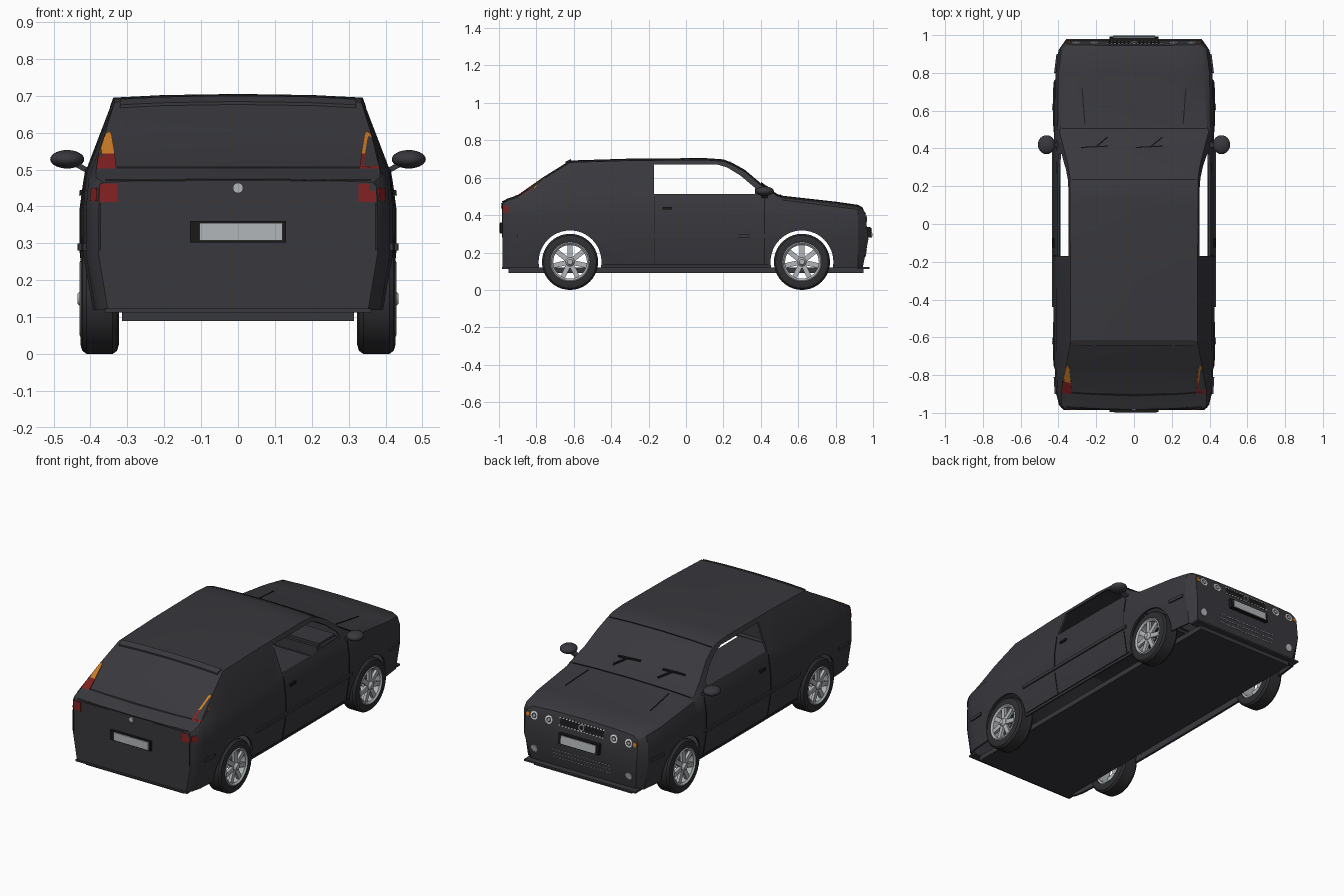
import bpy, bmesh
from math import sin, cos, pi
from mathutils import Vector, Matrix
from mathutils.bvhtree import BVHTree

if "Cube" in bpy.data.objects:
    bpy.data.objects.remove(bpy.data.objects["Cube"])


def material(name, r, g, b):
    m = bpy.data.materials.new(name)
    m.use_nodes = True
    m.diffuse_color = (r, g, b, 1)
    m.node_tree.nodes["Principled BSDF"].inputs["Base Color"].default_value = (r, g, b, 1)
    return m


PAINT = material("charcoal_paint", .04, .04, .047)
TYRE = material("tyre_rubber", .028, .028, .031)
BLACK = material("black_trim", .01, .01, .011)
SILVER = material("silver_metal", .45, .47, .48)
WHITE = material("white_lens", .8, .8, .8)
RED = material("red_lens", .22, .015, .015)
ORANGE = material("orange_lens", .6, .2, .02)


def finish(bm, name, mat, smooth=True):
    bmesh.ops.recalc_face_normals(bm, faces=bm.faces[:])
    mesh = bpy.data.meshes.new(name)
    bm.to_mesh(mesh)
    bm.free()
    mesh.materials.append(mat)
    ob = bpy.data.objects.new(name, mesh)
    bpy.context.collection.objects.link(ob)
    activate(ob)
    if smooth:
        bpy.ops.object.shade_smooth_by_angle(angle=.5)
    return ob


def activate(ob):
    bpy.ops.object.select_all(action="DESELECT")
    ob.select_set(True)
    bpy.context.view_layer.objects.active = ob


def box(name, lo, hi, mat, bevel=0):
    bm = bmesh.new()
    lo, hi = Vector(lo), Vector(hi)
    bmesh.ops.create_cube(bm, size=1, matrix=Matrix.Translation((lo + hi) / 2) @ Matrix.Diagonal((*(hi - lo), 1)))
    if bevel:
        bmesh.ops.bevel(bm, geom=bm.edges[:], offset=bevel, segments=2, affect="EDGES")
    return finish(bm, name, mat)


def prism(name, outline, half):
    """Extrude a (y, z) outline across the car."""
    bm = bmesh.new()
    rows = [[bm.verts.new((x, y, z)) for y, z in outline] for x in (-half, half)]
    n = len(outline)
    for row in rows:
        bm.faces.new(row)
    for i in range(n):
        j = (i + 1) % n
        bm.faces.new((rows[0][i], rows[0][j], rows[1][j], rows[1][i]))
    return finish(bm, name, PAINT, False)


# Body shell: cross-sections along the car (y, top z, top half width, shoulder z, shoulder and waist half widths)
STATIONS = [
    (-.98, .465, .365, .455, .375, .378), (-.955, .478, .385, .46, .393, .398),
    (-.9, .497, .385, .475, .405, .412), (-.76, .595, .362, .485, .411, .42),
    (-.62, .682, .335, .49, .412, .424), (-.3, .692, .337, .495, .413, .427),
    (.1, .695, .338, .495, .413, .427), (.2, .688, .338, .495, .413, .427),
    (.25, .668, .34, .495, .413, .427), (.315, .632, .35, .494, .412, .426),
    (.4, .56, .372, .492, .41, .425), (.49, .502, .395, .488, .408, .424),
    (.52, .493, .385, .48, .404, .424), (.8, .462, .37, .445, .4, .415),
    (.92, .445, .355, .43, .385, .4), (.955, .43, .33, .415, .35, .362)]

bm = bmesh.new()
rings = []
for y, zt, wt, zs, ws, wm in STATIONS:
    right = [(wt * .6, zt + .007), (wt, zt), (ws, zs), (wm, .39), (wm, .27), (wm - .025, .12)]
    section = [(-x, z) for x, z in reversed(right)] + [(0, zt + .01)] + right
    nose = y > .94
    rings.append([bm.verts.new((x, y + (.02 - .03 * ((z - .28) / .16) ** 2 if nose else 0), z))
                  for x, z in section])
n = len(rings[0])
for a, b in zip(rings, rings[1:]):
    for i in range(n - 1):
        bm.faces.new((a[i], a[i + 1], b[i + 1], b[i]))
for r in (rings[0], rings[-1]):
    for i in range(n // 2):
        bm.faces.new(list(dict.fromkeys((r[i], r[i + 1], r[n - 2 - i], r[n - 1 - i]))))
bmesh.ops.recalc_face_normals(bm, faces=bm.faces[:])
if max(bm.faces, key=lambda f: f.calc_center_median().z).normal.z < 0:
    bmesh.ops.reverse_faces(bm, faces=bm.faces[:])
SKIN = BVHTree.FromBMesh(bm)
body = finish(bm, "body_shell", PAINT, False)
body.modifiers.new("thickness", "SOLIDIFY").thickness = .012

# Wheel arches and open door windows
WHEEL_Y, WHEEL_Z = .62, .15
arches = [prism("arch_cutter", [(s * WHEEL_Y + .168 * cos(2 * pi * k / 48), WHEEL_Z + .168 * sin(2 * pi * k / 48))
                                for k in range(48)], .6) for s in (-1, 1)]
window = prism("window_cutter", [(-.17, .513), (-.17, .67), (.17, .67), (.22, .655), (.29, .612),
                                 (.37, .545), (.37, .513)], .6)
for cutter in arches + [window]:
    m = body.modifiers.new("cut", "BOOLEAN")
    m.object, m.operation, m.solver = cutter, "DIFFERENCE", "EXACT"
activate(body)
for m in list(body.modifiers):
    bpy.ops.object.modifier_apply(modifier=m.name)
for cutter in arches + [window]:
    bpy.data.objects.remove(cutter)
activate(body)
bpy.ops.object.shade_smooth_by_angle(angle=.45)


def decal(name, polys, axis, sign, mat, lift=.004):
    """Thin plates laid on the body skin, projected along an axis."""
    bm = bmesh.new()
    out = Vector([sign if k == axis else 0 for k in range(3)])
    for poly in polys:
        front, back = [], []
        for a, b in poly:
            p = Vector((a, b))
            start = Vector((0, p[0], p[1])) if axis == 0 else Vector((p[0], 0, p[1])) if axis == 1 else Vector((p[0], p[1], 0))
            hit = SKIN.ray_cast(start + out * 2, -out)
            if hit[0] is None:
                break
            front.append(bm.verts.new(hit[0] + out * lift))
            back.append(bm.verts.new(hit[0] - out * .002))
        else:
            bm.faces.new(front)
            bm.faces.new(back[::-1])
            for i in range(len(front)):
                j = (i + 1) % len(front)
                bm.faces.new((front[j], front[i], back[i], back[j]))
    return finish(bm, name, mat, False)


def rect(x0, x1, z0, z1):
    return [(x0, z0), (x1, z0), (x1, z1), (x0, z1)]


def disc(x, z, r, sides=20):
    return [(x + r * cos(2 * pi * k / sides), z + r * sin(2 * pi * k / sides)) for k in range(sides)]


def hoop(x, z, r0, r1):
    a, b = disc(x, z, r0), disc(x, z, r1)
    return [[a[k - 1], a[k], b[k], b[k - 1]] for k in range(len(a))]


def strip(name, a, b, width, axis, sign, mat, lift=.003, pieces=10):
    a, b = Vector(a), Vector(b)
    side = Vector((a.y - b.y, b.x - a.x)).normalized() * width / 2
    pts = [a.lerp(b, k / pieces) for k in range(pieces + 1)]
    return decal(name, [[p - side, q - side, q + side, p + side] for p, q in zip(pts, pts[1:])], axis, sign, mat, lift)


# Underbody, bumper lips, dashboard
box("floor_pan", (-.315, -.95, .09), (.315, .95, .12), PAINT)
box("front_lip", (-.36, .92, .113), (.36, .98, .123), PAINT)
box("rear_lip", (-.36, -.985, .113), (.36, -.94, .123), PAINT)
box("dashboard", (-.33, .28, .4), (.33, .46, .49), PAINT, .015)


def lathe(bm, profile, centre, sign, segs=40):
    rows = [[bm.verts.new((centre[0] + sign * x, centre[1] + r * cos(2 * pi * k / segs), centre[2] + r * sin(2 * pi * k / segs)))
             for k in range(segs)] for x, r in profile]
    for i, a in enumerate(rows):
        b = rows[i - 1]
        for k in range(segs):
            bm.faces.new((a[k - 1], a[k], b[k], b[k - 1]))


TYRE_PROFILE = [(-.05, .104), (-.052, .125), (-.047, .141), (-.035, .15), (.035, .15),
                (.047, .141), (.052, .125), (.05, .104)]
RIM_PROFILE = [(-.04, .092), (-.04, .105), (.05, .106), (.054, .1), (.045, .09)]
HUB_PROFILE = [(.01, .001), (.01, .026), (.048, .024), (.06, .014), (.06, .001)]
for sx, side in ((1, "left"), (-1, "right")):
    for sy, end in ((1, "nose"), (-1, "tail")):
        c = Vector((sx * .375, sy * WHEEL_Y, WHEEL_Z))
        bm = bmesh.new()
        lathe(bm, TYRE_PROFILE, c, sx)
        finish(bm, f"tyre_{end}_{side}", TYRE)
        bm = bmesh.new()
        lathe(bm, RIM_PROFILE, c, sx)
        lathe(bm, HUB_PROFILE, c, sx, 16)
        for k in range(7):
            spoke = bmesh.ops.create_cube(bm, size=1, matrix=Matrix.Translation(c + Vector((sx * .038, 0, 0)))
                                          @ Matrix.Rotation(2 * pi * k / 7 + pi / 2, 4, "X")
                                          @ Matrix.Translation((0, .055, 0)) @ Matrix.Diagonal((.016, .08, .026, 1)))
        finish(bm, f"rim_{end}_{side}", SILVER)

    # Door mirror with its arm
    bm = bmesh.new()
    bmesh.ops.create_uvsphere(bm, u_segments=24, v_segments=14, radius=1,
                              matrix=Matrix.Translation((sx * .463, .42, .528)) @ Matrix.Diagonal((.046, .05, .025, 1)))
    bmesh.ops.create_cube(bm, size=1, matrix=Matrix.Translation((sx * .418, .42, .503))
                          @ Matrix.Rotation(sx * -.5, 4, "Y") @ Matrix.Diagonal((.06, .03, .014, 1)))
    finish(bm, f"door_mirror_{side}", PAINT)

    # Side trim, seams and handle
    for a, b in ((-.9, -.81), (-.44, .44), (.8, .9)):
        strip(f"side_moulding_{side}", (a, .29), (b, .29), .018, 0, sx, PAINT, .008)
    strip(f"sill_seam_{side}", (-.44, .135), (.44, .135), .005, 0, sx, BLACK)
    for y in (-.17, .42):
        strip(f"door_seam_{side}", (y, .14), (y, .5), .004, 0, sx, BLACK)
    strip(f"door_handle_{side}", (-.125, .437), (-.075, .437), .014, 0, sx, BLACK, .009, 3)

    # Tail lamps, bonnet and hatch seams
    decal(f"tail_indicator_{side}", [[(sx * x, z) for x, z in ((.334, .543), (.378, .543), (.359, .598), (.35, .604), (.343, .597))]], 1, -1, ORANGE, .006)
    decal(f"tail_lamp_upper_{side}", [[(sx * x, z) for x, z in ((.33, .503), (.384, .503), (.378, .543), (.334, .543))]], 1, -1, RED, .006)
    decal(f"tail_lamp_lower_{side}", [rect(*sorted((sx * .326, sx * .374)), .412, .462)], 1, -1, RED)
    decal(f"tail_lamp_wrap_{side}", [rect(-.975, -.95, .415, .45)], 0, sx, RED)
    strip(f"hatch_seam_{side}", (sx * .374, .28), (sx * .374, .41), .004, 1, -1, BLACK)
    strip(f"bonnet_seam_{side}", (sx * .26, .53), (sx * .275, .72), .005, 2, 1, BLACK)

    # Nose lamps
    for x in (.21, .305):
        decal(f"headlamp_ring_{side}", hoop(sx * x, .387, .015, .023), 1, 1, WHITE)
        decal(f"headlamp_centre_{side}", [disc(sx * x, .387, .008)], 1, 1, SILVER)
    decal(f"nose_indicator_{side}", [disc(sx * .345, .387, .012)], 1, 1, ORANGE)
    decal(f"fog_lamp_{side}", [disc(sx * .305, .195, .02)], 1, 1, SILVER)

# Grille outline, badge and lower intake slots
decal("grille_panel", [rect(-.14, .14, .372, .417)], 1, 1, BLACK, .002)
for z in (.374, .415):
    decal("grille_edging", [rect(x / 50 - .005, x / 50 + .005, z - .003, z + .003) for x in range(-7, 8)], 1, 1, WHITE)
decal("nose_badge", hoop(0, .395, .013, .018), 1, 1, SILVER, .006)
for z in (.18, .203, .226):
    decal("intake_slots", [rect(x / 50 - .005, x / 50 + .005, z - .002, z + .002) for x in range(-9, 10)], 1, 1, SILVER)

# Number plates without characters
decal("tail_plate_frame", [rect(-.13, .13, .303, .36)], 1, -1, BLACK, .014)
decal("tail_plate", [rect(-.104, .12, .308, .355)], 1, -1, SILVER, .02)
decal("nose_plate_frame", [rect(-.13, .13, .28, .337)], 1, 1, BLACK, .02)
decal("nose_plate", [rect(-.112, .112, .286, .331)], 1, 1, SILVER, .025)
decal("tail_badge", [disc(0, .45, .014)], 1, -1, SILVER, .008)

# Hatch ledge, roof edge and wipers
strip("hatch_ledge", (-.36, .472), (.36, .472), .006, 1, -1, BLACK)
strip("hatch_glass_seam", (-.36, .506), (.36, .506), .005, 1, -1, BLACK)
strip("roof_edge_lip", (-.32, -.63), (.32, -.63), .03, 2, 1, PAINT, .008)
strip("cowl_seam", (-.38, .505), (.38, .505), .005, 2, 1, BLACK)
strip("windscreen_top_seam", (-.33, .235), (.33, .235), .004, 2, 1, BLACK)
for x in (-.28, .01):
    strip("wiper_blade", (x, .405), (x + .14, .412), .006, 2, 1, BLACK, .008)
    strip("wiper_arm", (x + .08, .41), (x + .14, .46), .006, 2, 1, BLACK, .008)
